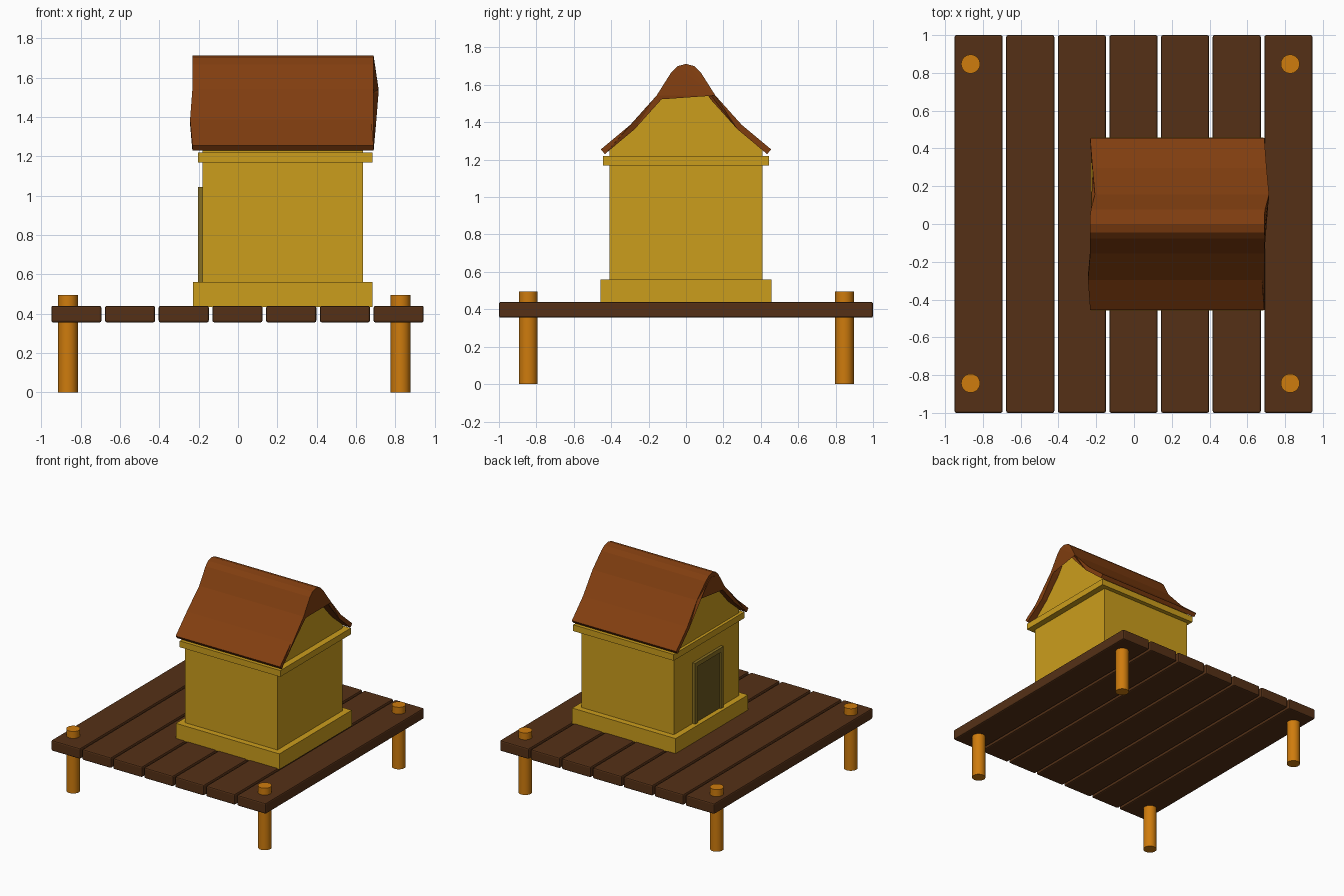
import bpy, bmesh
from mathutils import Vector

if "Cube" in bpy.data.objects:
    bpy.data.objects.remove(bpy.data.objects["Cube"])


def material(name, rgb):
    m = bpy.data.materials.new(name)
    m.diffuse_color = (*rgb, 1)
    m.use_nodes = True
    m.node_tree.nodes["Principled BSDF"].inputs["Base Color"].default_value = m.diffuse_color
    return m


YELLOW = material("yellow_wall", (0.60, 0.34, 0.012))
ORANGE = material("orange_post", (0.62, 0.20, 0.004))
ROOF = material("roof_brown", (0.22, 0.048, 0.005))
PLANK = material("plank_brown", (0.09, 0.03, 0.008))
FRAME = material("door_frame_olive", (0.25, 0.16, 0.016))
PANEL = material("door_panel_olive", (0.15, 0.10, 0.014))


def finish(name, bm, mat):
    bmesh.ops.recalc_face_normals(bm, faces=bm.faces)
    me = bpy.data.meshes.new(name)
    bm.to_mesh(me)
    bm.free()
    ob = bpy.data.objects.new(name, me)
    bpy.context.collection.objects.link(ob)
    me.materials.append(mat)
    return ob


def box(name, lo, hi, mat, bevel=0):
    bm = bmesh.new()
    bmesh.ops.create_cube(bm, size=1)
    for v in bm.verts:
        v.co = [lo[i] if v.co[i] < 0 else hi[i] for i in range(3)]
    if bevel:
        bmesh.ops.bevel(bm, geom=bm.edges[:], offset=bevel, segments=2,
                        profile=0.5, affect='EDGES')
    return finish(name, bm, mat)


def prism(name, profile, x0, x1, mat, shift=None):
    """Extrude a closed (y, z) outline along x; shift nudges points in x."""
    bm = bmesh.new()
    shift = shift or [0] * len(profile)
    ends = [[bm.verts.new((x + s, y, z)) for (y, z), s in zip(profile, shift)]
            for x in (x0, x1)]
    n = len(profile)
    for i in range(n):
        j = (i + 1) % n
        bm.faces.new((ends[0][i], ends[0][j], ends[1][j], ends[1][i]))
    caps = [bm.faces.new(e) for e in ends]
    bmesh.ops.triangulate(bm, faces=caps)
    return finish(name, bm, mat)


# deck planks
for i in range(7):
    x = -0.95 + i * 0.2733
    box(f"deck_plank_{i + 1}", (x, -1, 0.355), (x + 0.255, 1, 0.44), PLANK, 0.01)

# corner posts
for side, x in (("left", -0.865), ("right", 0.827)):
    for end, y in (("front", -0.843), ("back", 0.847)):
        bpy.ops.mesh.primitive_cylinder_add(vertices=32, radius=0.05, depth=0.495,
                                            location=(x, y, 0.2475))
        post = bpy.context.object
        post.name = f"{end}_{side}_post"
        post.data.materials.append(ORANGE)
        bpy.ops.object.shade_smooth_by_angle()

# roof profile, front eave to ridge, then mirrored to the back
half = [(-0.455, 1.255), (-0.297, 1.387), (-0.157, 1.543),
        (-0.078, 1.668), (-0.045, 1.70), (0, 1.712)]
outer = [Vector(p) for p in half + [(-y, z) for y, z in half[-2::-1]]]
inner = []
for i, p in enumerate(outer):
    a = outer[max(i - 1, 0)]
    b = outer[min(i + 1, len(outer) - 1)]
    t = (b - a).normalized()
    inner.append(p + Vector((t.y, -t.x)) * 0.033)

# slightly crooked roof sheet
warp = [0, -0.012, 0, 0, 0, 0, 0, 0.004, 0.025, 0.012, 0]
prism("roof", [tuple(p) for p in outer + inner[::-1]], -0.232, 0.69, ROOF,
      warp + warp[::-1])

# house body: plinth, walls, cornice
box("plinth", (-0.228, -0.457, 0.435), (0.685, 0.457, 0.56), YELLOW)
box("walls", (-0.18, -0.41, 0.55), (0.635, 0.41, 1.18), YELLOW)
box("cornice", (-0.203, -0.445, 1.17), (0.685, 0.445, 1.22), YELLOW)

# gable block filling the space under the roof
under = [(p.x, p.y + 0.005) for p in inner[1:-1]]
prism("gable", [(-0.41, 1.21), (-0.41, 1.262)] + under
      + [(0.41, 1.262), (0.41, 1.21)], -0.18, 0.635, YELLOW)

# door on the porch side: frame bars around a recessed panel
y0, y1, z0, z1, w = -0.185, 0.175, 0.56, 1.045, 0.035
box("door_frame_right", (-0.203, y0, z0), (-0.175, y0 + w, z1), FRAME)
box("door_frame_left", (-0.203, y1 - w, z0), (-0.175, y1, z1), FRAME)
box("door_frame_top", (-0.203, y0 + w, z1 - w), (-0.175, y1 - w, z1), FRAME)
box("door_panel", (-0.19, y0 + w, z0), (-0.175, y1 - w, z1 - w), PANEL)
